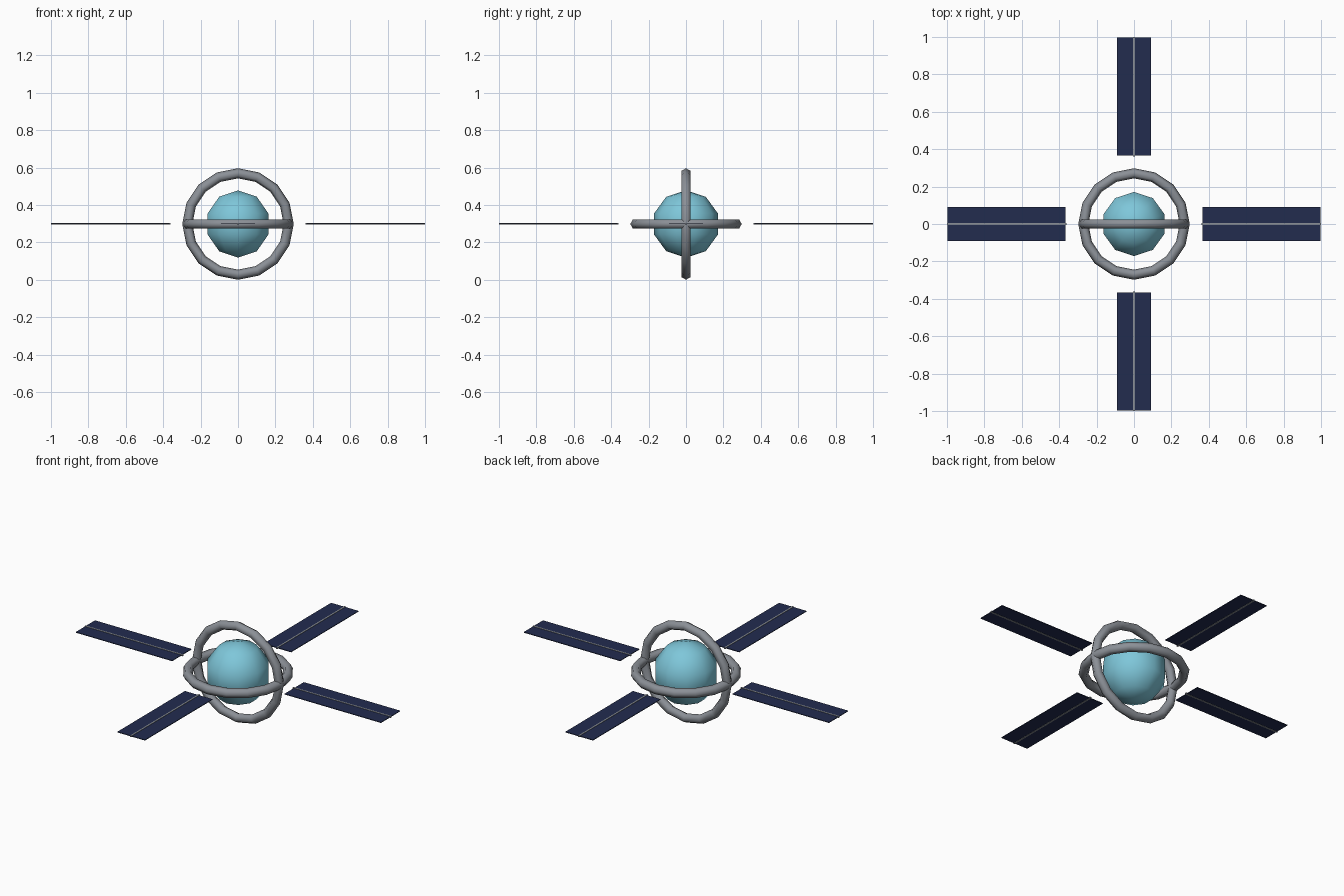
import bpy
import math
from mathutils import Matrix

if "Cube" in bpy.data.objects:
    bpy.data.objects.remove(bpy.data.objects["Cube"], do_unlink=True)

MID = 0.298          # height of the centre of the model


def material(name, rgb):
    mat = bpy.data.materials.new(name)
    mat.use_nodes = True
    mat.diffuse_color = (*rgb, 1)
    mat.node_tree.nodes["Principled BSDF"].inputs["Base Color"].default_value = (*rgb, 1)
    return mat


def finish(name, mat, smooth=False):
    obj = bpy.context.object
    obj.name = name
    obj.data.materials.append(mat)
    if smooth:
        bpy.ops.object.shade_smooth()
    return obj


sky_blue = material("sky blue", (0.21, 0.57, 0.70))
grey = material("metal grey", (0.26, 0.28, 0.31))
navy = material("panel navy", (0.016, 0.025, 0.078))

# Core sphere
bpy.ops.mesh.primitive_uv_sphere_add(segments=10, ring_count=5, radius=0.18,
                                     location=(0, 0, MID))
finish("core_sphere", sky_blue, True)

# Two crossed rings, one level and one upright
for name, tilt in (("level_ring", 0), ("upright_ring", math.pi / 2)):
    bpy.ops.mesh.primitive_torus_add(major_segments=16, minor_segments=6,
                                     major_radius=0.271, minor_radius=0.027,
                                     location=(0, 0, MID), rotation=(tilt, 0, 0))
    finish(name, grey, True)


def box(name, mat, size, angle, distance):
    """A box lying along the direction given by angle."""
    bpy.ops.mesh.primitive_cube_add(size=1)
    obj = finish(name, mat)
    obj.data.transform(Matrix.Diagonal((*size, 1)))
    obj.location = (distance * math.cos(angle), distance * math.sin(angle), MID + 0.002)
    obj.rotation_euler.z = angle


# Four panels, each with a thin spine
for i, side in enumerate(("left", "back", "right", "front")):
    angle = i * math.pi / 2
    box(side + "_panel", navy, (0.63, 0.18, 0.004), angle, 0.682)
    box(side + "_spine", grey, (0.64, 0.009, 0.008), angle, 0.68)
